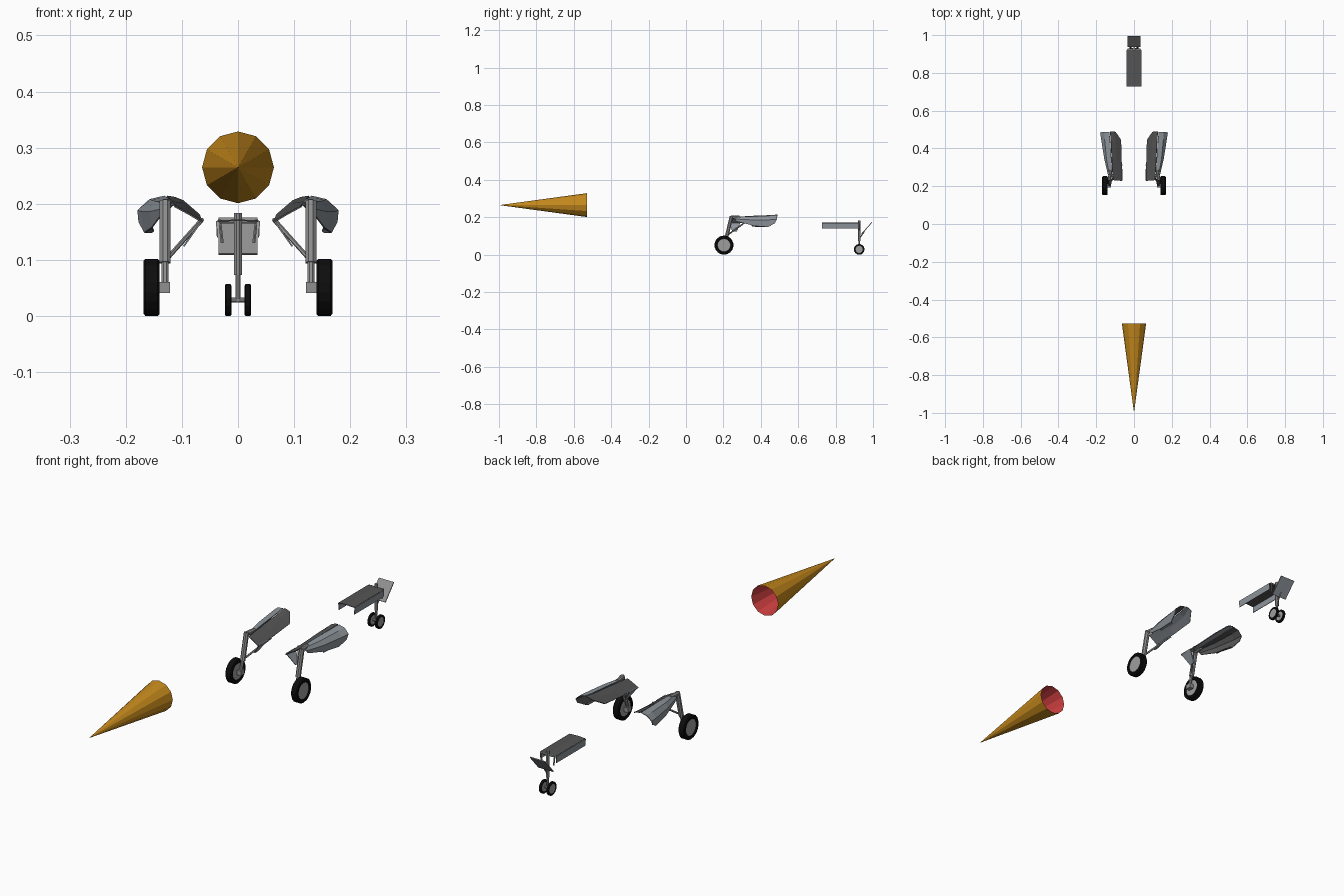
import bpy, bmesh, math
from mathutils import Vector

if "Cube" in bpy.data.objects:
    bpy.data.objects.remove(bpy.data.objects["Cube"])


def mat(name, col):
    m = bpy.data.materials.new(name)
    m.diffuse_color = (*col, 1)
    m.use_nodes = True
    m.node_tree.nodes["Principled BSDF"].inputs["Base Color"].default_value = m.diffuse_color
    return m


BLACK = mat("rubber", (0.004, 0.004, 0.004))
ORANGE = mat("orange", (0.56, 0.25, 0.012))
RED = mat("red", (0.62, 0.05, 0.05))
METAL = mat("metal", (0.28, 0.28, 0.28))
RIM = mat("rim_grey", (0.34, 0.34, 0.34))
SKIN = mat("skin_grey", (0.27, 0.30, 0.33))
DARK = mat("dark_grey", (0.09, 0.09, 0.09))


def finish(bm, name, material=METAL, recalc=True):
    if recalc:
        bmesh.ops.recalc_face_normals(bm, faces=bm.faces)
    me = bpy.data.meshes.new(name)
    bm.to_mesh(me)
    bm.free()
    ob = bpy.data.objects.new(name, me)
    bpy.context.collection.objects.link(ob)
    me.materials.append(material)
    return ob


def rod(name, a, b, r, sides=8, material=METAL):
    """Faceted bar between two points."""
    a, b = Vector(a), Vector(b)
    bm = bmesh.new()
    bmesh.ops.create_cone(bm, cap_ends=True, segments=sides, radius1=r,
                          radius2=r, depth=(b - a).length)
    turn = math.pi / sides
    rot = (b - a).to_track_quat('Z', 'Y').to_matrix()
    for v in bm.verts:
        x, y, z = v.co
        p = Vector((x * math.cos(turn) - y * math.sin(turn),
                    x * math.sin(turn) + y * math.cos(turn), z))
        v.co = rot @ p + (a + b) / 2
    return finish(bm, name, material)


def box(name, lo, hi):
    bm = bmesh.new()
    bmesh.ops.create_cube(bm, size=1)
    for v in bm.verts:
        v.co = [(l + h) / 2 + c * (h - l) for c, l, h in zip(v.co, lo, hi)]
    return finish(bm, name)


def sheet(name, rows, s=1, thick=0.003, top=SKIN, under=DARK):
    """Thin panel lofted through rows of points; each side has its own colour."""
    bm = bmesh.new()
    vs = [[bm.verts.new((s * x, y, z)) for x, y, z in r] for r in rows]
    for r, q in zip(vs, vs[1:]):
        for i in range(len(r) - 1):
            bm.faces.new((r[i], r[i + 1], q[i + 1], q[i]))
    bm.normal_update()
    if sum(f.normal.z * f.calc_area() for f in bm.faces) < 0:
        bmesh.ops.reverse_faces(bm, faces=bm.faces[:])
    ob = finish(bm, name, top, recalc=False)
    ob.data.materials.append(under)
    mod = ob.modifiers.new("thickness", 'SOLIDIFY')
    mod.thickness = thick
    mod.offset = 0
    mod.material_offset = 1
    return ob


def wheel(name, c, r, half, sides=18):
    """Tyre turned around the x axis, plus a recessed rim."""
    prof = [(-half * .8, .68), (-half, .76), (-half, .92), (-half * .75, 1),
            (half * .75, 1), (half, .92), (half, .76), (half * .8, .68)]
    bm = bmesh.new()
    rings = []
    for i in range(sides):
        t = 2 * math.pi * i / sides
        rings.append([bm.verts.new((c[0] + x, c[1] + r * k * math.sin(t),
                                    c[2] + r * k * math.cos(t))) for x, k in prof])
    n = len(prof)
    for i in range(sides):
        a, b = rings[i], rings[(i + 1) % sides]
        for j in range(n):
            bm.faces.new((a[j], a[(j + 1) % n], b[(j + 1) % n], b[j]))
    finish(bm, name + "_tyre", BLACK)
    rod(name + "_rim", (c[0] - half * .78, c[1], c[2]),
        (c[0] + half * .78, c[1], c[2]), r * .69, sides, RIM)


def cone(name, r, tip_y, material, inward):
    """Open 12-sided cone facing out or in."""
    bm = bmesh.new()
    n = 12
    ring = [bm.verts.new((r * math.sin(2 * math.pi * i / n), -.528,
                          .265 + r * math.cos(2 * math.pi * i / n))) for i in range(n)]
    tip = bm.verts.new((0, tip_y, .265))
    for i in range(n):
        bm.faces.new((ring[i], ring[(i + 1) % n], tip))
    bm.normal_update()
    bm.faces.ensure_lookup_table()
    if (bm.faces[0].normal.z < 0) != inward:
        bmesh.ops.reverse_faces(bm, faces=bm.faces[:])
    finish(bm, name, material, recalc=False)


# Orange cone with a red inside
cone("cone", .064, -.998, ORANGE, False)
cone("cone_inside", .0625, -.985, RED, True)

# Main gear, both sides
for s, side in ((-1, "left"), (1, "right")):
    n = lambda part: f"{side}_{part}"
    m = lambda x, y, z: (s * x, y, z)
    wheel(n("main_wheel"), m(.154, .203, .051), .051, .0145)
    rod(n("axle"), m(.125, .203, .051), m(.154, .203, .051), .007)
    x0, x1 = sorted((s * .121, s * .14))
    box(n("axle_block"), (x0, .193, .041), (x1, .217, .061))
    rod(n("lower_leg"), m(.13, .205, .055), m(.13, .22, .105), .0065)
    rod(n("upper_leg"), m(.13, .217, .095), m(.13, .243, .205), .0105)
    rod(n("leg_elbow"), m(.13, .24, .2), m(.124, .285, .2), .009)
    rod(n("brace"), m(.124, .222, .105), m(.064, .315, .172), .004, 6)
    # Small flap hanging under the inner door
    sheet(n("small_flap"), [[(.063, .230, .172), (.063, .290, .172)],
                            [(.097, .248, .124), (.097, .272, .124)]],
          s, .003, SKIN, SKIN)
    # Outer door: curved cap with a lower flap
    sheet(n("outer_door"), [
        [(.114, .245, .199), (.128, .25, .200), (.137, .262, .190), (.138, .27, .178)],
        [(.120, .345, .206), (.145, .345, .203), (.156, .345, .186), (.153, .35, .158)],
        [(.127, .450, .210), (.155, .45, .206), (.172, .445, .186), (.166, .44, .149)],
        [(.131, .488, .213), (.157, .488, .207), (.178, .485, .188), (.176, .475, .168)]], s)
    sheet(n("door_lip"), [
        [(.153, .35, .157), (.150, .355, .151)],
        [(.166, .44, .149), (.155, .435, .149)]], s, .003, DARK, SKIN)
    # Inner door: slanted plate, dark inside and grey outside
    sheet(n("inner_door"), [
        [(.112, .232, .195), (.086, .23, .181), (.063, .228, .167)],
        [(.118, .34, .203), (.092, .34, .188), (.066, .34, .172)],
        [(.123, .44, .208), (.098, .44, .200), (.069, .445, .180)],
        [(.127, .49, .213), (.113, .49, .211), (.098, .488, .205)]],
        s, .003, DARK, SKIN)

# Nose gear wheels and leg
for s, side in ((-1, "left"), (1, "right")):
    wheel(f"{side}_nose_wheel", (s * .0175, .926, .0285), .0285, .0055, 16)
    rod(f"{side}_nose_link", (s * .028, .926, .13), (s * .033, .926, .172), .003, 6)
    # Hanging side walls of the nose bay
    sheet(f"{side}_nose_door", [[(.0365, y, .14), (.038, y, .169)] for y in (.727, .922)],
          s, .0025, SKIN, SKIN)
rod("nose_axle", (-.018, .926, .0285), (.018, .926, .0285), .005)
rod("nose_lower_leg", (0, .926, .025), (0, .926, .08), .0052)
rod("nose_upper_leg", (0, .926, .073), (0, .926, .184), .0078)
rod("nose_cross_bar", (-.033, .926, .168), (.033, .926, .168), .004, 6)
rod("nose_brace", (0, .926, .085), (0, .955, .125), .003, 6)

# Nose bay roof and slanted rear plate
sheet("nose_roof", [[(-.037, y, .169), (0, y, .171), (.037, y, .169)]
                    for y in (.727, .924)], 1, .0025, DARK, DARK)
sheet("nose_rear_door", [[(-.035, .995, .174), (.035, .995, .174)],
                         [(-.035, .938, .11), (.035, .938, .11)]],
      1, .004, METAL, SKIN)
